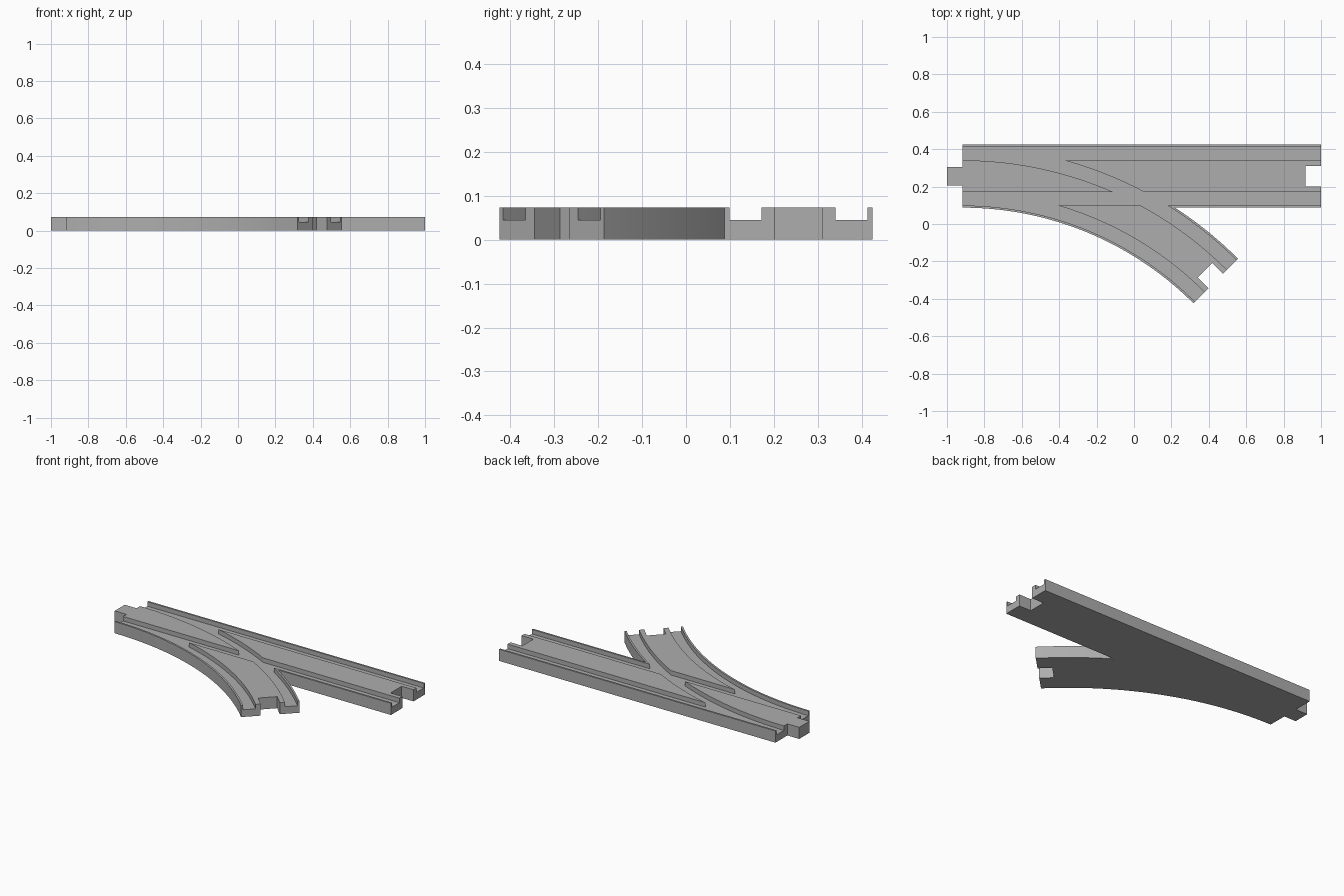
import bpy, bmesh, math

if "Cube" in bpy.data.objects:
    bpy.data.objects.remove(bpy.data.objects["Cube"])

# Main dimensions
H, FLOOR = 0.073, 0.045            # track height, groove floor
X0, X1, YC = -0.918, 1.0, 0.256    # straight run and its centre line
HALF = 0.1685                      # half track width
G_IN, G_OUT = 0.0845, 0.157        # groove edges measured from the centre line
R, TURN = 1.917, math.radians(45)  # branch radius and angle
PEG, DEPTH = 0.05, 0.082           # connector half width and length
SLOT = 0.055                       # socket half width


def on_arc(offset, a):
    """Point on the branch at a sideways offset from its centre line."""
    r = R + offset
    return (X0 + r * math.sin(a), YC - R + r * math.cos(a))


def arc(offset, a0, a1, n=36):
    return [on_arc(offset, a0 + (a1 - a0) * i / n) for i in range(n + 1)]


def branch_end(offset, back):
    """Point near the end of the branch, set back along its direction."""
    x, y = on_arc(offset, TURN)
    return (x - back * math.cos(TURN), y + back * math.sin(TURN))


def prism(name, pts, z0, z1):
    bm = bmesh.new()
    face = bm.faces.new([bm.verts.new((x, y, z0)) for x, y in pts])
    new = bmesh.ops.extrude_face_region(bm, geom=[face])["geom"]
    bmesh.ops.translate(bm, vec=(0, 0, z1 - z0),
                        verts=[v for v in new if isinstance(v, bmesh.types.BMVert)])
    bmesh.ops.recalc_face_normals(bm, faces=bm.faces)
    me = bpy.data.meshes.new(name)
    bm.to_mesh(me)
    bm.free()
    ob = bpy.data.objects.new(name, me)
    bpy.context.collection.objects.link(ob)
    return ob


# Outline: branch inner side, branch socket, branch outer side up to the fork,
# straight run with socket, then back to the peg
fork = math.acos((R - HALF) / (R + HALF))
outline = arc(-HALF, 0, TURN)
outline += [branch_end(-SLOT, 0), branch_end(-SLOT, DEPTH),
            branch_end(SLOT, DEPTH), branch_end(SLOT, 0)]
outline += arc(HALF, TURN, fork, 12)
outline += [(X1, YC - HALF), (X1, YC - SLOT), (X1 - DEPTH, YC - SLOT),
            (X1 - DEPTH, YC + SLOT), (X1, YC + SLOT), (X1, YC + HALF),
            (X0, YC + HALF), (X0, YC + PEG), (-1, YC + PEG),
            (-1, YC - PEG), (X0, YC - PEG)]
track = prism("track_switch", outline, 0, H)

# Wheel grooves: a pair along the straight run and a pair along the branch
cutters = []
for s in (-1, 1):
    a, b = sorted((s * G_IN, s * G_OUT))
    cutters.append(prism("straight_groove_cutter",
                         [(-1.1, YC + a), (1.1, YC + a), (1.1, YC + b), (-1.1, YC + b)],
                         FLOOR, 0.2))
    cutters.append(prism("branch_groove_cutter",
                         arc(a, -0.05, TURN + 0.05, 44) + arc(b, TURN + 0.05, -0.05, 44),
                         FLOOR, 0.2))
for c in cutters:
    c.hide_render = True
    m = track.modifiers.new("groove", "BOOLEAN")
    m.operation, m.solver, m.object = "DIFFERENCE", "EXACT", c

# Bake the cuts and drop the cutters
bpy.context.view_layer.objects.active = track
track.select_set(True)
for m in list(track.modifiers):
    bpy.ops.object.modifier_apply(modifier=m.name)
for c in cutters:
    bpy.data.objects.remove(c)

# Plain grey finish
grey = bpy.data.materials.new("grey plastic")
grey.diffuse_color = (0.42, 0.42, 0.42, 1)
grey.use_nodes = True
grey.node_tree.nodes["Principled BSDF"].inputs["Base Color"].default_value = grey.diffuse_color
track.data.materials.clear()
track.data.materials.append(grey)
for p in track.data.polygons:
    p.material_index = 0
bpy.ops.object.select_all(action="DESELECT")
track.select_set(True)
bpy.ops.object.shade_smooth_by_angle(angle=math.radians(25))
